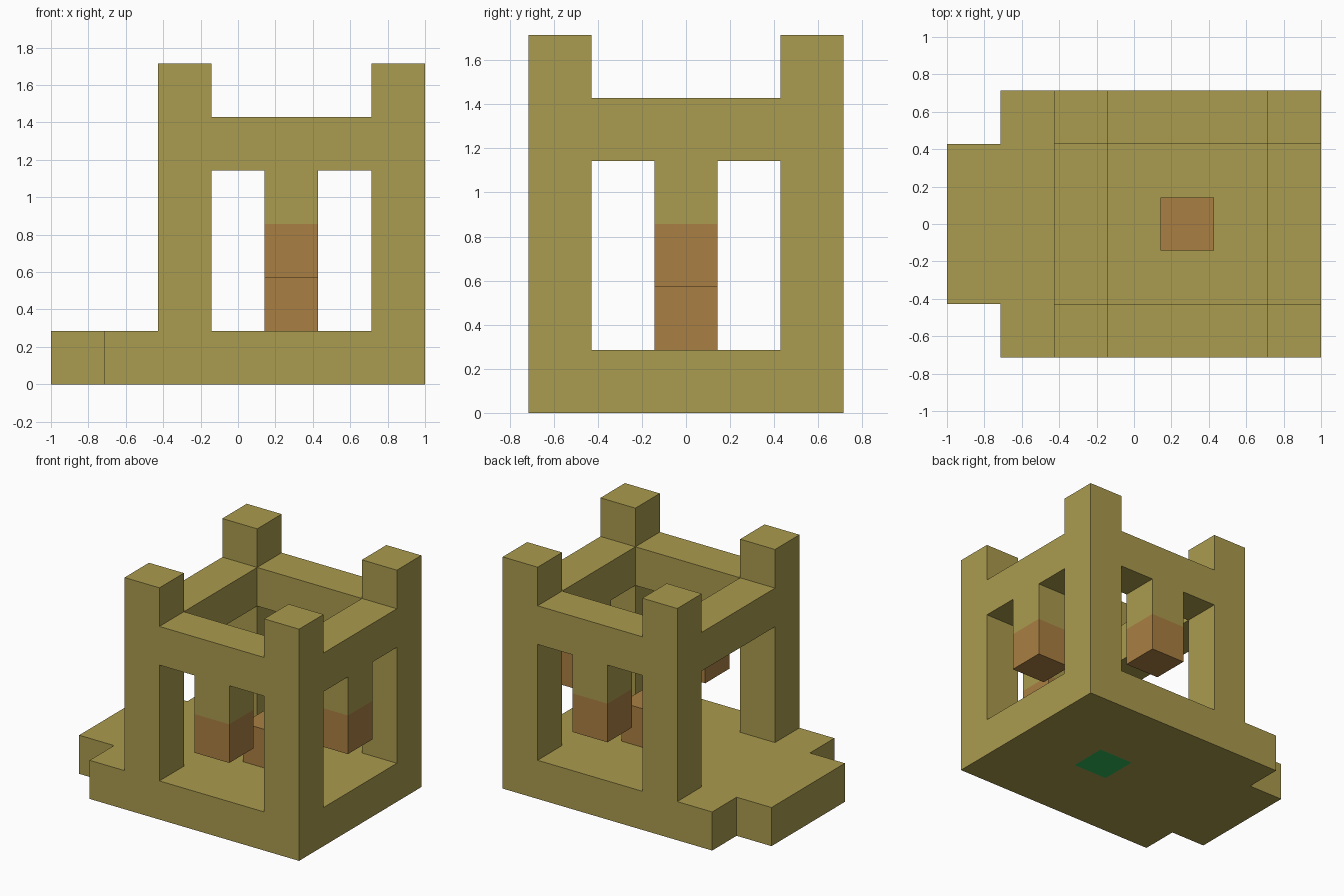
import bpy
import bmesh
from mathutils import Vector

cube = bpy.data.objects.get("Cube")
if cube:
    bpy.data.objects.remove(cube, do_unlink=True)

U = 2 / 7                                # one block of the model
ORIGIN = Vector((-1, -2.5 * U, 0))       # corner from which blocks are counted


def material(name, rgb):
    linear = [((c / 255 + 0.055) / 1.055) ** 2.4 for c in rgb] + [1]
    mat = bpy.data.materials.new(name)
    mat.use_nodes = True
    mat.diffuse_color = linear
    mat.node_tree.nodes["Principled BSDF"].inputs["Base Color"].default_value = linear
    return mat


olive = material("olive stone", (170, 155, 78))
orange = material("burnt orange", (170, 127, 66))
green = material("emerald green", (48, 183, 92))


def point(p):
    return ORIGIN + Vector(p) * U


def prism(name, outline, bottom, top, mats, cuts=(), rule=None):
    """Extrude an outline upwards, cut it along planes, colour faces by a rule."""
    bm = bmesh.new()
    face = bm.faces.new([bm.verts.new(point((x, y, bottom))) for x, y in outline])
    up = bmesh.ops.extrude_face_region(bm, geom=[face], use_keep_orig=True)["geom"]
    verts = [g for g in up if isinstance(g, bmesh.types.BMVert)]
    bmesh.ops.translate(bm, verts=verts, vec=(0, 0, (top - bottom) * U))
    for axis, position in cuts:
        normal = Vector([float(i == axis) for i in range(3)])
        bmesh.ops.bisect_plane(bm, geom=bm.verts[:] + bm.edges[:] + bm.faces[:],
                               plane_co=point(normal * position), plane_no=normal)
    bmesh.ops.recalc_face_normals(bm, faces=bm.faces[:])
    if rule:
        for f in bm.faces:
            f.material_index = int(rule((f.calc_center_median() - ORIGIN) / U))
    mesh = bpy.data.meshes.new(name)
    bm.to_mesh(mesh)
    bm.free()
    for mat in mats:
        mesh.materials.append(mat)
    obj = bpy.data.objects.new(name, mesh)
    bpy.context.collection.objects.link(obj)
    return obj


def box(name, lo, hi, mats, **kw):
    outline = [(lo[0], lo[1]), (hi[0], lo[1]), (hi[0], hi[1]), (lo[0], hi[1])]
    return prism(name, outline, lo[2], hi[2], mats, **kw)


# Floor slab with an entrance step, and a green square under its centre
prism("base", [(0, 1), (1, 1), (1, 0), (7, 0), (7, 5), (1, 5), (1, 4), (0, 4)], 0, 1,
      [olive, green], cuts=[(0, 4), (0, 5), (1, 2), (1, 3)],
      rule=lambda c: c.z < 0.01 and 4 < c.x < 5 and 2 < c.y < 3)

# Corner pillars
for side_x, x in (("right", 2), ("left", 6)):
    for side_y, y in (("front", 0), ("back", 4)):
        box(f"{side_y}_{side_x}_pillar", (x, y, 1), (x + 1, y + 1, 6), [olive])

# Beams joining the pillars
for side, y in (("front", 0), ("back", 4)):
    box(f"{side}_beam", (3, y, 4), (6, y + 1, 5), [olive])
for side, x in (("right", 2), ("left", 6)):
    box(f"{side}_beam", (x, 1, 4), (x + 1, 4, 5), [olive])

# Hanging posts with orange lower halves; the entrance side has none
for side, x, y in (("front", 4, 0), ("back", 4, 4), ("left", 6, 2)):
    box(f"{side}_hanging_post", (x, y, 2), (x + 1, y + 1, 4), [olive, orange],
        cuts=[(2, 3)], rule=lambda c: c.z < 3)

# Block standing in the middle of the floor
box("centre_block", (4, 2, 1), (5, 3, 2), [orange])
